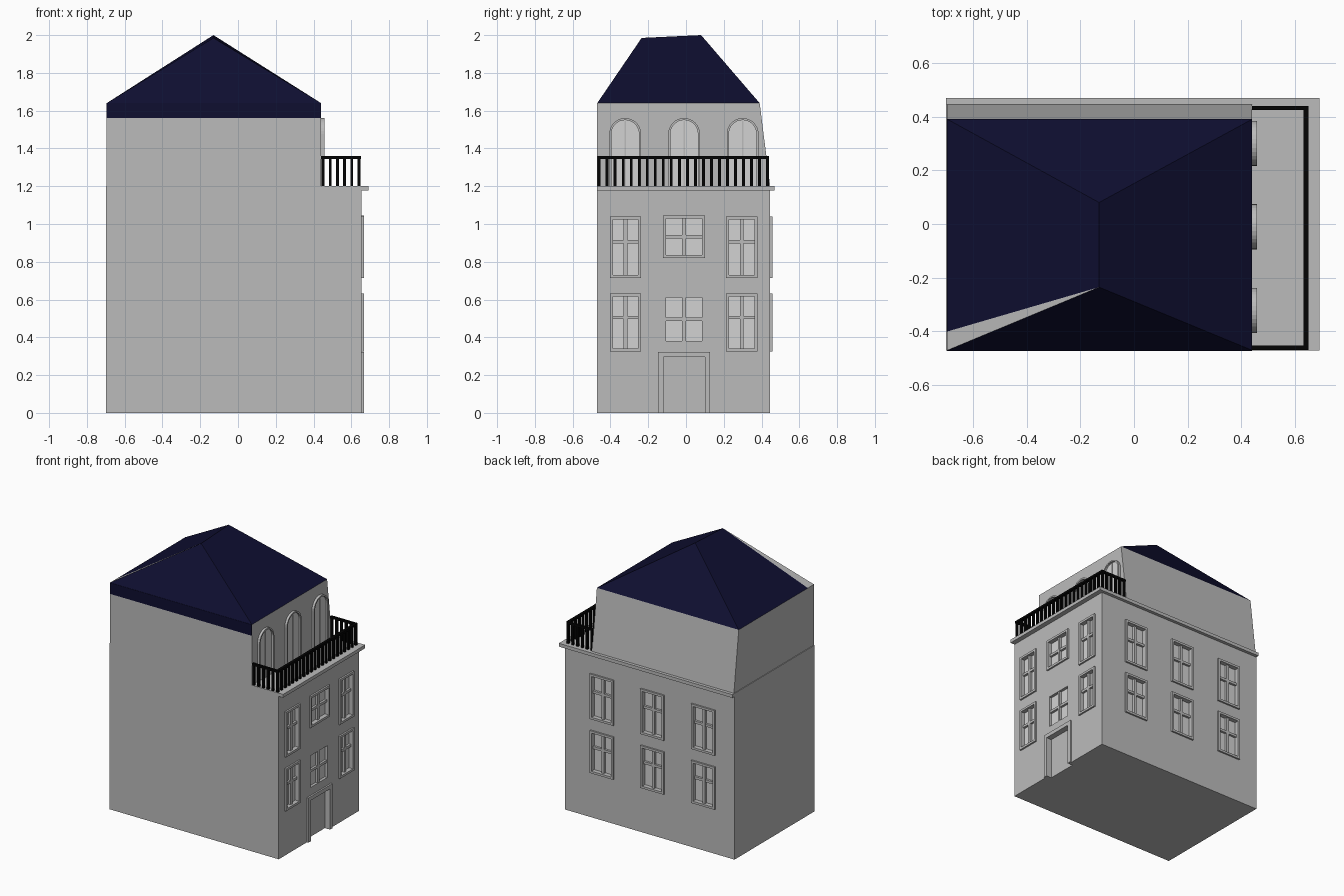
import bpy, bmesh, math
from mathutils import Matrix, Vector

if "Cube" in bpy.data.objects:
    bpy.data.objects.remove(bpy.data.objects["Cube"])


def material(name, rgb):
    m = bpy.data.materials.new(name)
    m.diffuse_color = (*rgb, 1)
    m.use_nodes = True
    m.node_tree.nodes["Principled BSDF"].inputs["Base Color"].default_value = m.diffuse_color
    return m


WALL = material("wall grey", (0.5, 0.5, 0.5))
GLASS = material("pale glass", (0.65, 0.65, 0.65))
NAVY = material("navy roof", (0.0045, 0.0045, 0.03))
BLACK = material("black iron", (0.001, 0.001, 0.001))


def finish(bm, name, *mats):
    me = bpy.data.meshes.new(name)
    bm.to_mesh(me)
    bm.free()
    ob = bpy.data.objects.new(name, me)
    bpy.context.collection.objects.link(ob)
    for m in mats:
        me.materials.append(m)
    return ob


def box(bm, a, b):
    lo = Vector([min(p, q) for p, q in zip(a, b)])
    hi = Vector([max(p, q) for p, q in zip(a, b)])
    mat = Matrix.Translation((lo + hi) / 2) @ Matrix.Diagonal((*(hi - lo), 1))
    bmesh.ops.create_cube(bm, size=1, matrix=mat)


RX, BY = 0.655, 0.445          # planes of the right and back walls


def wall_box(bm, side, u0, u1, z0, z1, d0, d1):
    if side == "right":
        box(bm, (RX + d0, u0, z0), (RX + d1, u1, z1))
    else:
        box(bm, (u0, BY + d0, z0), (u1, BY + d1, z1))


def frame(bm, side, u0, u1, z0, z1, t, sill=True):
    wall_box(bm, side, u0 - t, u0, z0, z1, -0.003, 0.012)
    wall_box(bm, side, u1, u1 + t, z0, z1, -0.003, 0.012)
    wall_box(bm, side, u0 - t, u1 + t, z1, z1 + t, -0.003, 0.012)
    if sill:
        wall_box(bm, side, u0 - t, u1 + t, z0 - t, z0, -0.003, 0.012)


# Window openings: side, u0, u1, z0, z1, has frame
windows = [("right", -0.105, 0.085, 0.835, 1.03, True),
           ("right", -0.105, 0.085, 0.38, 0.61, False)]
rows = ((0.73, 1.025), (0.34, 0.615))
for z0, z1 in rows:
    for c in (-0.32, 0.295):
        windows.append(("right", c - 0.067, c + 0.067, z0, z1, True))
    for c in (0.358, -0.047, -0.453):
        windows.append(("back", c - 0.078, c + 0.078, z0, z1, True))

cut, glass, frames, bars = (bmesh.new() for _ in range(4))
for side, u0, u1, z0, z1, framed in windows:
    wall_box(cut, side, u0, u1, z0, z1, -0.025, 0.05)
    wall_box(glass, side, u0, u1, z0, z1, -0.027, -0.02)
    if framed:
        frame(frames, side, u0, u1, z0, z1, 0.016)
    um, zm = (u0 + u1) / 2, z0 + (z1 - z0) * 0.6
    if u1 - u0 > 0.18:
        zm = (z0 + z1) / 2
    wall_box(bars, side, um - 0.01, um + 0.01, z0, z1, -0.022, -0.003)
    wall_box(bars, side, u0, u1, zm - 0.009, zm + 0.009, -0.022, -0.004)

# Door recess and surround
wall_box(cut, "right", -0.12, 0.10, -0.05, 0.295, -0.03, 0.05)
frame(frames, "right", -0.12, 0.10, 0, 0.295, 0.028, sill=False)

cutter = finish(cut, "opening_cutter")
cutter.hide_render = True
cutter.hide_viewport = True
finish(glass, "window_glass", GLASS)
finish(frames, "window_and_door_frames", WALL)
finish(bars, "window_bars", WALL)

# Main body
bm = bmesh.new()
box(bm, (-0.70, -0.47, 0), (RX, BY, 1.19))
body = finish(bm, "main_body", WALL)
mod = body.modifiers.new("openings", "BOOLEAN")
mod.operation, mod.solver, mod.object = "DIFFERENCE", "EXACT", cutter

# Cornice, stepped, on the right and back walls
bm = bmesh.new()
box(bm, (-0.70, -0.47, 1.178), (0.69, 0.468, 1.202))
finish(bm, "cornice", WALL)

# Upper storey with a leaning back wall
bm = bmesh.new()
box(bm, (-0.695, -0.47, 1.19), (0.44, 0.447, 1.64))
for v in bm.verts:
    if v.co.z > 1.5 and v.co.y > 0:
        v.co.y = 0.39
finish(bm, "upper_storey", WALL)

# Hipped roof, with one bare grey sliver at the left hip
bm = bmesh.new()
fl, fr, br, bl, gap, r0, r1 = [bm.verts.new(p) for p in (
    (-0.695, -0.47, 1.64), (0.44, -0.47, 1.64), (0.44, 0.39, 1.64), (-0.695, 0.39, 1.64),
    (-0.695, -0.40, 1.64), (-0.13, -0.235, 1.985), (-0.13, 0.08, 2.0))]
for f in ((fl, fr, r0), (fr, br, r1, r0), (br, bl, r1), (bl, gap, r0, r1),
          (fl, gap, bl, br, fr)):
    bm.faces.new(f)
sliver = bm.faces.new((gap, fl, r0))
sliver.material_index = 1
bmesh.ops.recalc_face_normals(bm, faces=bm.faces)
finish(bm, "roof", NAVY, WALL)

# Navy band under the front eave
bm = bmesh.new()
box(bm, (-0.695, -0.472, 1.56), (0.44, -0.468, 1.64))
finish(bm, "front_roof_band", NAVY)


# Arched windows on the upper storey
def arch(c, r):
    pts = [(c + r, 1.20)]
    for i in range(17):
        a = math.pi * i / 16
        pts.append((c + r * math.cos(a), 1.477 + r * math.sin(a)))
    return pts + [(c - r, 1.20)]


pane, rim = bmesh.new(), bmesh.new()
for c in (-0.322, -0.01, 0.30):
    outer, inner = arch(c, 0.084), arch(c, 0.073)
    face = pane.faces.new([pane.verts.new((0.444, y, z)) for y, z in inner])
    ring = []
    for (yo, zo), (yi, zi) in zip(outer, inner):
        ring.append([rim.verts.new(p) for p in (
            (0.438, yo, zo), (0.457, yo, zo), (0.457, yi, zi), (0.438, yi, zi))])
    for a, b in zip(ring, ring[1:]):
        for k in range(4):
            j = (k + 1) % 4
            rim.faces.new((a[k], a[j], b[j], b[k]))
    box(rim, (0.440, c - 0.004, 1.20), (0.448, c + 0.004, 1.549))
for b in (pane, rim):
    bmesh.ops.recalc_face_normals(b, faces=b.faces)
for f in pane.faces:
    if f.normal.x < 0:
        f.normal_flip()
finish(pane, "arched_glass", GLASS)
finish(rim, "arched_frames", WALL)

# Balcony railing
bm = bmesh.new()
Y0, Y1, XR, T = -0.46, 0.432, 0.64, 0.0075


def post(x, y):
    box(bm, (x - T, y - T, 1.20), (x + T, y + T, 1.35))


for y in (Y0, Y1):
    box(bm, (0.44, y - 0.008, 1.344), (XR + 0.01, y + 0.008, 1.36))
    for i in range(5):
        post(0.45 + 0.038 * i, y)
box(bm, (XR - 0.01, Y0 - 0.008, 1.344), (XR + 0.01, Y1 + 0.008, 1.36))
for i in range(22):
    post(XR, Y0 + (Y1 - Y0) * i / 21)
finish(bm, "balcony_railing", BLACK)
